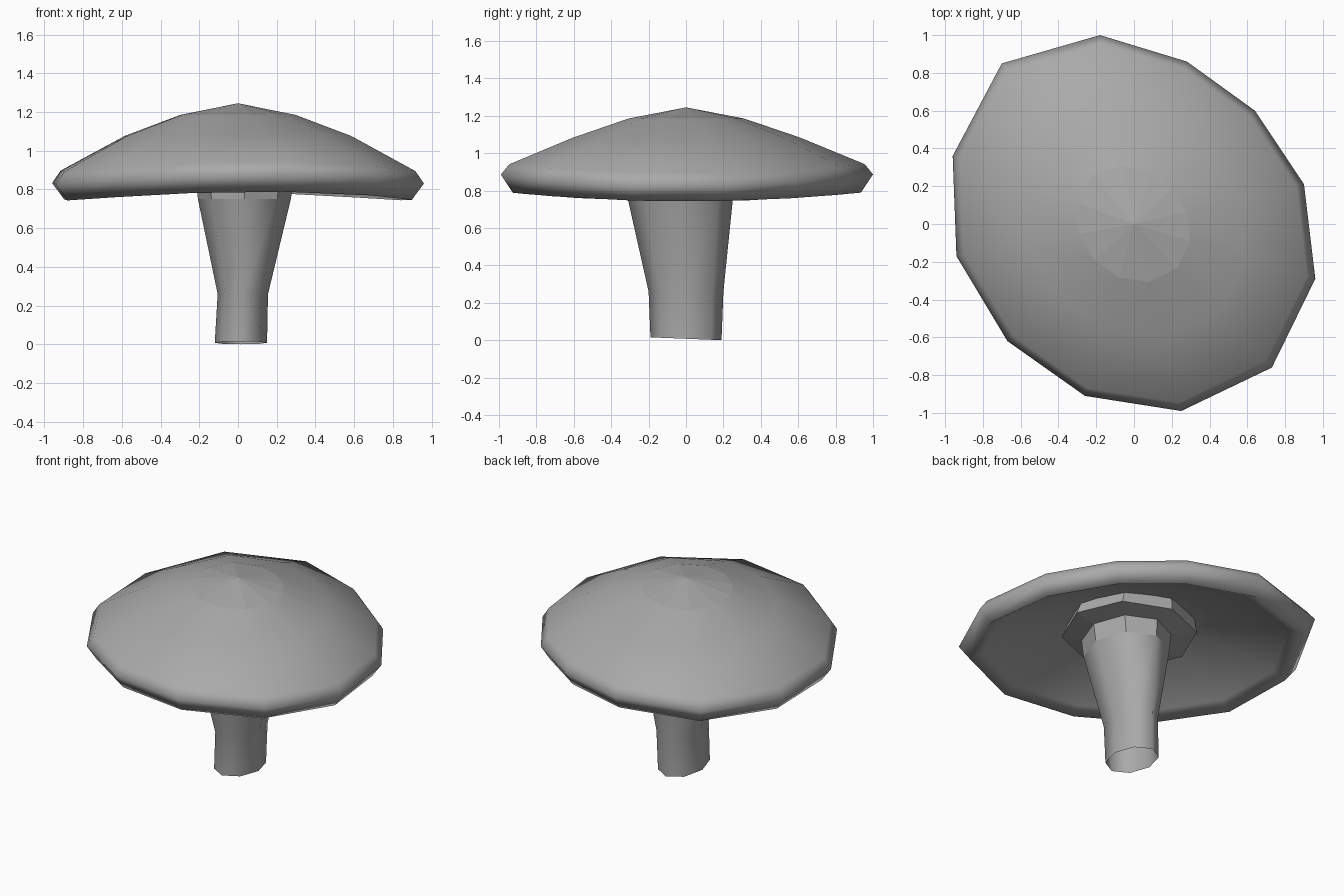
import bpy, bmesh, math

old = bpy.data.objects.get("Cube")
if old:
    bpy.data.objects.remove(old, do_unlink=True)

grey = bpy.data.materials.new("plain grey")
grey.use_nodes = True
colour = (0.4, 0.4, 0.4, 1)
grey.diffuse_color = colour
grey.node_tree.nodes["Principled BSDF"].inputs["Base Color"].default_value = colour


def loft(name, rings, first_tip=None, last_tip=None, flat_rings=()):
    """Bridge rings of equal size bottom to top; tips close the ends as fans."""
    bm = bmesh.new()
    loops = [[bm.verts.new(p) for p in ring] for ring in rings]
    n = len(loops[0])
    for k, (a, b) in enumerate(zip(loops, loops[1:])):
        for i in range(n):
            j = (i + 1) % n
            f = bm.faces.new((a[i], a[j], b[j], b[i]))
            f.smooth = k not in flat_rings
    for tip, loop, flip in ((first_tip, loops[0], True), (last_tip, loops[-1], False)):
        if tip:
            v = bm.verts.new(tip)
            for i in range(n):
                pair = (loop[i], loop[(i + 1) % n])
                bm.faces.new((*(pair[::-1] if flip else pair), v))
    mesh = bpy.data.meshes.new(name)
    bm.to_mesh(mesh)
    bm.free()
    mesh.materials.append(grey)
    obj = bpy.data.objects.new(name, mesh)
    bpy.context.collection.objects.link(obj)
    return obj


# Cap: uneven twelve-sided outline, counter-clockwise
outline = [(-0.18, 1.0), (-0.70, 0.85), (-0.96, 0.36), (-0.94, -0.17),
           (-0.67, -0.62), (-0.26, -0.91), (0.25, -0.99), (0.73, -0.76),
           (0.96, -0.29), (0.90, 0.21), (0.64, 0.60), (0.28, 0.86)]
# (scale, height) from the hollow underside, round the rim, to the crown
profile = [(0.40, 0.96), (0.65, 0.89), (0.86, 0.79), (0.935, 0.742),
           (1.0, 0.825), (0.955, 0.89), (0.61, 1.075), (0.31, 1.185)]


def cap_ring(s, z):
    # front and back of the rim curl up slightly
    return [(x * s, y * s, z + 0.062 * (y * s * s) ** 2) for x, y in outline]


loft("mushroom_cap", [cap_ring(s, z) for s, z in profile],
     first_tip=(0, 0, 1.02), last_tip=(0, 0, 1.245))


# Stem and collar: eight-sided rings
def oval(z, cx, cy, rx, ry, tilt=0.0):
    ring = []
    for i in range(8):
        a = math.tau * i / 8
        x, y = cx + rx * math.cos(a), cy + ry * math.sin(a)
        ring.append((x, y, z + tilt * y))
    return ring


loft("mushroom_stem", [
    oval(0.008, 0.015, 0, 0.135, 0.19, -0.04),
    oval(0.26, 0.025, 0, 0.13, 0.20),
    oval(0.75, 0.033, -0.03, 0.24, 0.28),
    oval(0.86, 0.035, -0.03, 0.255, 0.285)], flat_rings=(2,))

# Faceted collar where the stem meets the underside
loft("stem_collar", [
    oval(0.86, 0.035, -0.03, 0.255, 0.285),
    oval(0.88, 0.02, -0.02, 0.41, 0.40),
    oval(0.99, 0.01, -0.01, 0.38, 0.37)], flat_rings=(0, 1))
